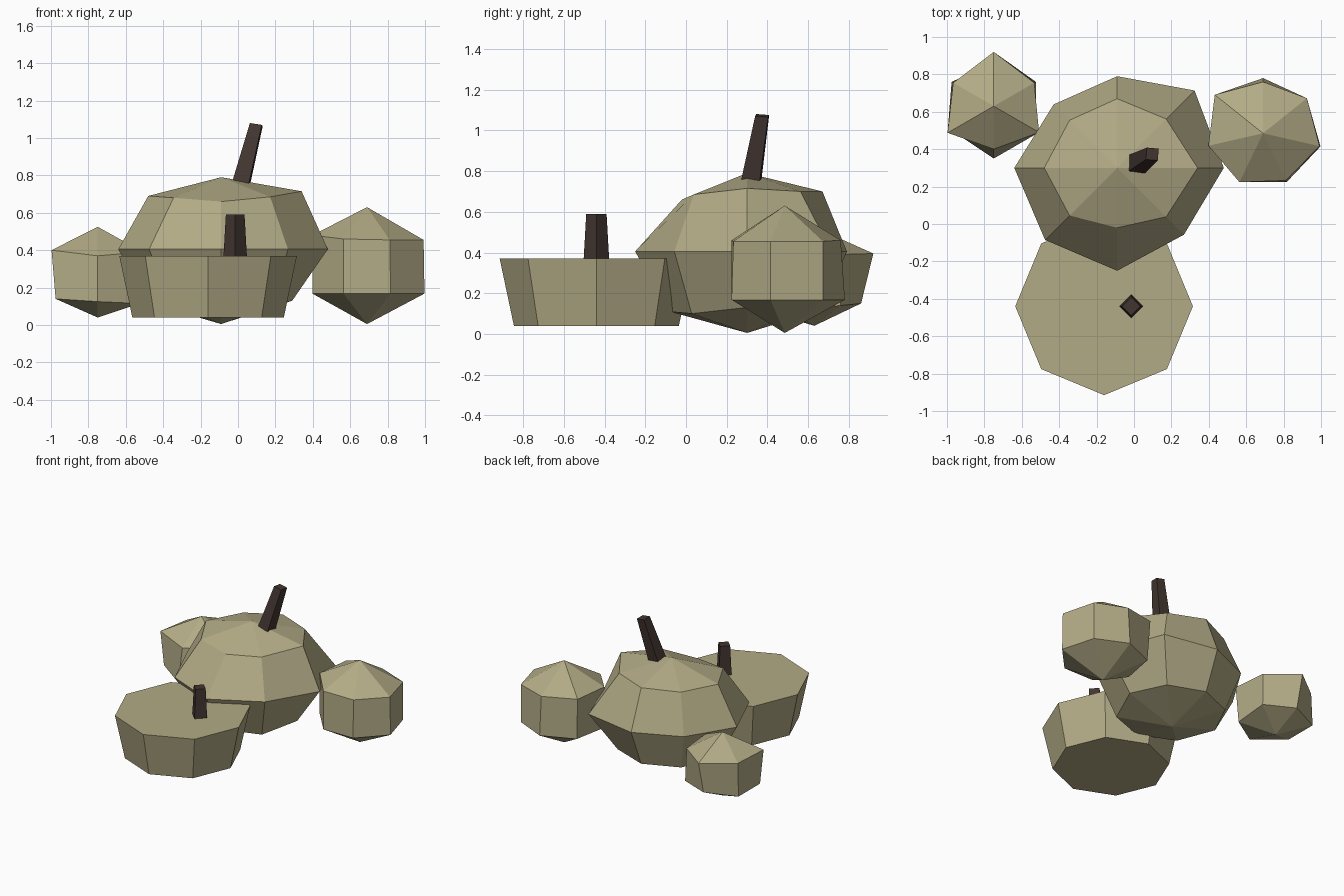
import bpy, bmesh, math

if "Cube" in bpy.data.objects:
    bpy.data.objects.remove(bpy.data.objects["Cube"])

def material(name, rgb):
    m = bpy.data.materials.new(name)
    m.diffuse_color = (*rgb, 1)
    m.use_nodes = True
    m.node_tree.nodes["Principled BSDF"].inputs["Base Color"].default_value = m.diffuse_color
    return m

RIND = material("khaki rind", (0.45, 0.41, 0.24))
STEM = material("dark brown stem", (0.055, 0.036, 0.03))

def loft(name, rings, mat, bottom=None, top=None):
    """Skin a stack of equal-sided rings; close with a pole or a flat cap."""
    bm = bmesh.new()
    loops = [[bm.verts.new(p) for p in r] for r in rings]
    n = len(loops[0])
    for a, b in zip(loops, loops[1:]):
        for i in range(n):
            j = (i + 1) % n
            bm.faces.new((a[i], a[j], b[j], b[i]))
    for loop, pole in ((loops[0][::-1], bottom), (loops[-1], top)):
        if pole:
            v = bm.verts.new(pole)
            for i in range(n):
                bm.faces.new((loop[i], loop[(i + 1) % n], v))
        else:
            bm.faces.new(loop)
    bmesh.ops.recalc_face_normals(bm, faces=bm.faces)
    me = bpy.data.meshes.new(name)
    bm.to_mesh(me)
    bm.free()
    me.materials.append(mat)
    ob = bpy.data.objects.new(name, me)
    bpy.context.collection.objects.link(ob)
    return ob

def ring(cx, cy, radii, z, start=0):
    """Ring with one radius per corner; z is one height or one per corner."""
    n = len(radii)
    zs = z if isinstance(z, (list, tuple)) else [z] * n
    return [(cx + r * math.cos(math.radians(start + 360 * i / n)),
             cy + r * math.sin(math.radians(start + 360 * i / n)), zs[i])
            for i, r in enumerate(radii)]

# large lumpy pumpkin
X, Y = -0.09, 0.30
loft("large_pumpkin", [
    ring(X, Y, [0.38, 0.38, 0.37, 0.37, 0.39, 0.38, 0.38, 0.385],
         [0.13, 0.12, 0.12, 0.12, 0.12, 0.11, 0.11, 0.10]),
    ring(X, Y, [0.57, 0.585, 0.49, 0.48, 0.55, 0.545, 0.55, 0.505], 0.405),
    ring(X, Y, [0.43, 0.37, 0.37, 0.36, 0.39, 0.36, 0.32, 0.37],
         [0.715, 0.70, 0.70, 0.69, 0.69, 0.68, 0.66, 0.685]),
], RIND, (X, Y, 0.005), (X, Y, 0.79))

# leaning stem of the large pumpkin
loft("large_stem", [
    ring(0.012, 0.318, [0.066] * 4, 0.74, 40),
    ring(0.098, 0.374, [0.045] * 4, [1.065, 1.075, 1.08, 1.07], 40),
], STEM)

# flat-topped front pumpkin and its stem
loft("front_pumpkin", [
    ring(-0.16, -0.44, [0.405] * 8, 0.04),
    ring(-0.16, -0.44, [0.475] * 8, 0.37),
], RIND)
loft("front_stem", [
    ring(-0.015, -0.44, [0.063] * 4, 0.36),
    ring(-0.015, -0.44, [0.05] * 4, 0.59),
], STEM)

# small left pumpkin, six sided
X, Y = -0.75, 0.63
loft("left_pumpkin", [
    ring(X, Y, [0.26, 0.23, 0.26, 0.26, 0.28, 0.26],
         [0.14, 0.15, 0.14, 0.14, 0.125, 0.115], 30),
    ring(X, Y, [0.25, 0.29, 0.25, 0.285, 0.23, 0.28],
         [0.39, 0.395, 0.39, 0.40, 0.37, 0.39], 30),
], RIND, (X, Y, 0.04), (X, Y, 0.525))

# small right pumpkin, seven sided
X, Y = 0.69, 0.485
A = 90 - 720 / 7
loft("right_pumpkin", [
    ring(X, Y, [0.315, 0.30, 0.295, 0.31, 0.30, 0.29, 0.29], 0.168, A),
    ring(X, Y, [0.31, 0.30, 0.275, 0.33, 0.30, 0.29, 0.28],
         [0.455, 0.455, 0.46, 0.48, 0.48, 0.46, 0.455], A),
], RIND, (X, Y, 0.005), (X, Y, 0.63))
